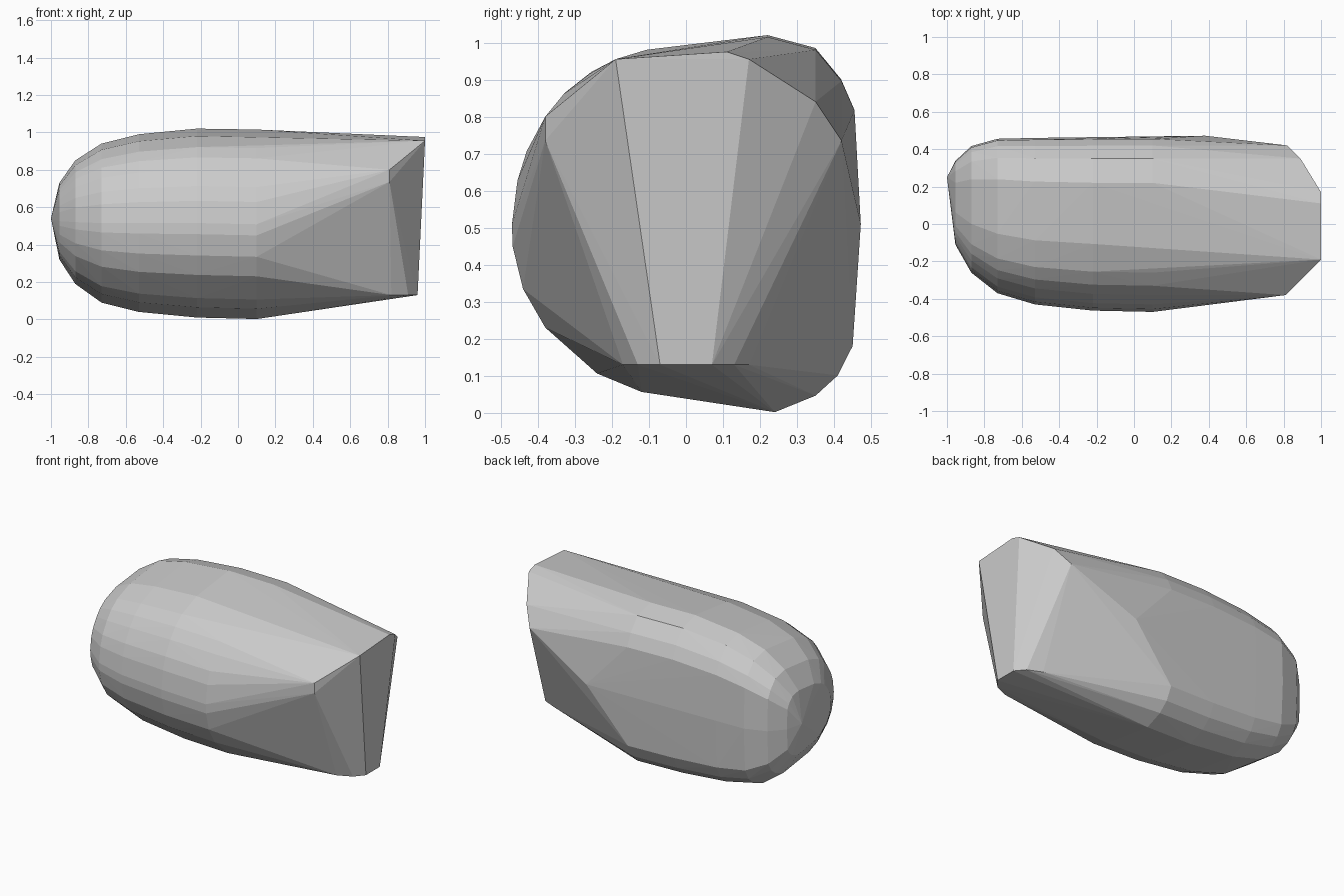
import bpy, bmesh

# Body cross-section (y, z) at the widest part, running round the outline
profile = [(-.47, .51), (-.455, .63), (-.43, .71), (-.38, .80), (-.33, .865), (-.26, .92),
           (-.11, .98), (.22, 1.02), (.35, .985), (.42, .90), (.455, .82), (.465, .51),
           (.45, .18), (.41, .10), (.35, .045), (.24, .0), (-.12, .055), (-.24, .105),
           (-.38, .23), (-.44, .335), (-.468, .45)]

# Stations along the body: x, y range, z range
stations = [(-.955, -.11, .34, .32, .73), (-.87, -.26, .42, .19, .85),
            (-.73, -.37, .46, .09, .94), (-.53, -.43, .465, .04, .99),
            (-.22, -.463, .468, .01, 1.02), (.1, -.47, .47, .002, 1.015)]

# Blunt end: foot arc, upper rim and shoulders
points = [(x, s * y, .13) for s in (-1, 1) for x, y in ((.82, .17), (.91, .13), (.96, .07))]
points += [(1, -.19, .955), (1, .11, .975), (1, .17, .955), (.81, -.38, .80),
           (.81, -.38, .735), (.89, .35, .84), (.82, .42, .735), (.38, .472, .51)]
# Tip of the rounded end
points += [(-1, .25, .54)]

for x, y0, y1, z0, z1 in stations:
    for y, z in profile:
        points.append((x, y0 + (y + .47) / .94 * (y1 - y0), z0 + z / 1.02 * (z1 - z0)))

# Wrap all sections in one faceted shell
bm = bmesh.new()
for p in points:
    bm.verts.new(p)
res = bmesh.ops.convex_hull(bm, input=bm.verts[:])
loose = [v for v in bm.verts if not v.link_faces]
bmesh.ops.delete(bm, geom=loose, context='VERTS')
bmesh.ops.recalc_face_normals(bm, faces=bm.faces[:])
mesh = bpy.data.meshes.new("faceted_body")
bm.to_mesh(mesh)
bm.free()
body = bpy.data.objects.new("faceted_body", mesh)
bpy.context.collection.objects.link(body)
